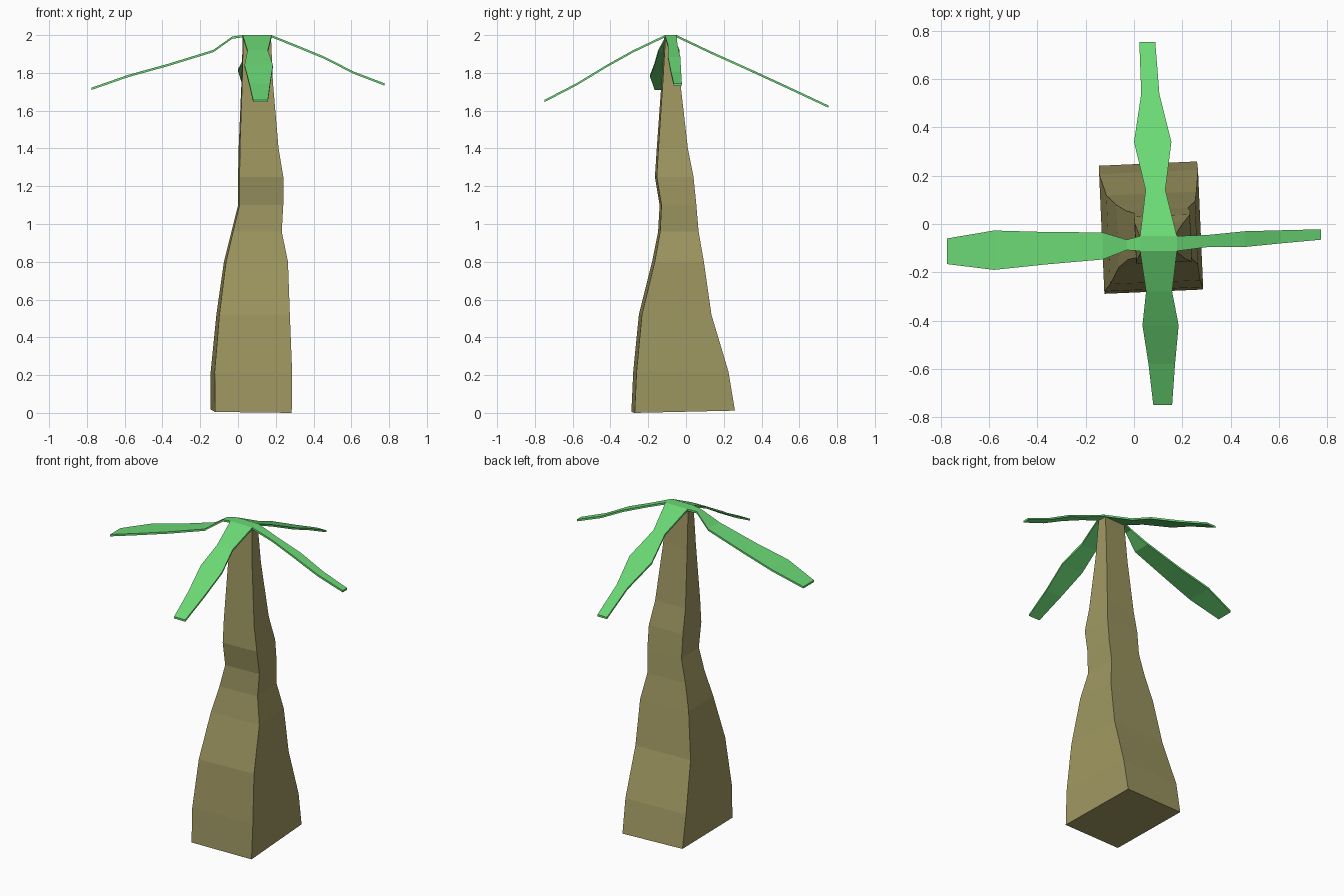
import bpy, bmesh, math


def material(name, rgb):
    m = bpy.data.materials.new(name)
    m.diffuse_color = (*rgb, 1)
    return m


BARK = material("bark brown", (0.342, 0.310, 0.119))
LEAF = material("leaf green", (0.147, 0.694, 0.178))


def loft(name, rings, mat):
    """Skin a row of four-cornered rings and cap both ends."""
    bm = bmesh.new()
    rows = [[bm.verts.new(p) for p in ring] for ring in rings]
    for a, b in zip(rows, rows[1:]):
        for i in range(4):
            j = (i + 1) % 4
            bm.faces.new((a[i], a[j], b[j], b[i]))
    bm.faces.new(rows[0])
    bm.faces.new(rows[-1])
    bmesh.ops.recalc_face_normals(bm, faces=bm.faces)
    me = bpy.data.meshes.new(name)
    bm.to_mesh(me)
    bm.free()
    me.materials.append(mat)
    ob = bpy.data.objects.new(name, me)
    bpy.context.collection.objects.link(ob)
    return ob


# Trunk: slightly turned rectangles (z, x min, x max, y min, y max)
trunk = [
    (0.00, -0.145, 0.285, -0.29, 0.26),
    (0.22, -0.145, 0.287, -0.28, 0.225),
    (0.52, -0.115, 0.275, -0.25, 0.135),
    (0.80, -0.075, 0.265, -0.18, 0.095),
    (0.96, -0.035, 0.232, -0.148, 0.067),
    (1.10, 0.00, 0.24, -0.14, 0.055),
    (1.25, 0.00, 0.24, -0.165, 0.04),
    (1.40, 0.003, 0.215, -0.155, 0.01),
    (1.75, 0.018, 0.185, -0.13, -0.03),
    (1.99, 0.025, 0.175, -0.115, -0.05),
]
c, s = math.cos(math.radians(2.5)), math.sin(math.radians(2.5))
rings = []
for z, x0, x1, y0, y1 in trunk:
    cx, cy, hx, hy = (x0 + x1) / 2, (y0 + y1) / 2, (x1 - x0) / 2, (y1 - y0) / 2
    a, b = hx - hy * s, hy - hx * s
    ring = []
    for sx, sy in ((-1, -1), (1, -1), (1, 1), (-1, 1)):
        # the foot is cut a little askew
        lift = 0.005 * (1 - sx) / 2 + 0.012 * (1 + sy) / 2 if z == 0 else 0
        ring.append((cx + sx * a * c - sy * b * s, cy + sx * a * s + sy * b * c, z + lift))
    rings.append(ring)
loft("trunk", rings, BARK)

# Leaves: thin drooping strips (distance along axis, z, side min, side max)
THICK = 0.012
leaves = {
    "front_leaf": ("y", [(-0.112, 2.0, 0.025, 0.178), (-0.28, 1.92, 0.05, 0.158),
                         (-0.42, 1.842, 0.035, 0.185), (-0.58, 1.745, 0.06, 0.17),
                         (-0.75, 1.657, 0.08, 0.158)]),
    "back_leaf": ("y", [(-0.05, 2.0, 0.025, 0.178), (0.14, 1.91, 0.048, 0.13),
                        (0.34, 1.82, 0.0, 0.155), (0.54, 1.728, 0.03, 0.105),
                        (0.755, 1.627, 0.022, 0.088)]),
    "left_leaf": ("x", [(0.025, 2.0, -0.112, -0.05), (-0.03, 1.993, -0.108, -0.065),
                        (-0.13, 1.922, -0.147, -0.035), (-0.37, 1.848, -0.168, -0.033),
                        (-0.58, 1.79, -0.19, -0.027), (-0.775, 1.722, -0.166, -0.06)]),
    "right_leaf": ("x", [(0.178, 2.0, -0.112, -0.05), (0.31, 1.947, -0.095, -0.045),
                         (0.46, 1.885, -0.095, -0.03), (0.61, 1.808, -0.08, -0.026),
                         (0.775, 1.745, -0.065, -0.022)]),
    "crown_plate": ("x", [(0.025, 2.0, -0.112, -0.05), (0.178, 2.0, -0.112, -0.05)]),
}
for name, (axis, stations) in leaves.items():
    rings = []
    for d, z, w0, w1 in stations:
        ring = [(w0, z), (w1, z), (w1, z - THICK), (w0, z - THICK)]
        rings.append([(d, w, h) if axis == "x" else (w, d, h) for w, h in ring])
    loft(name, rings, LEAF)
